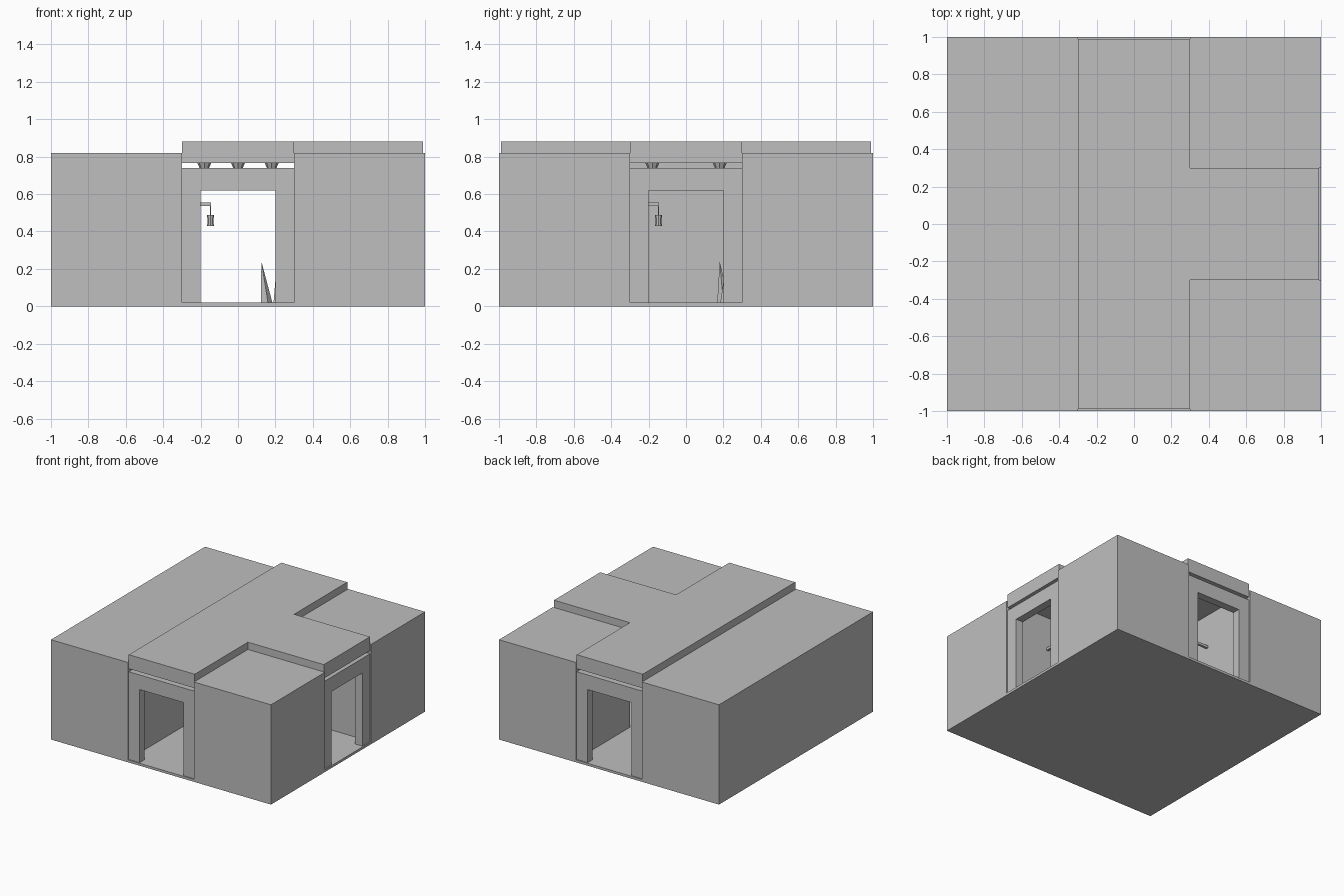
import bpy, bmesh, math
from mathutils import Vector

if "Cube" in bpy.data.objects:
    bpy.data.objects.remove(bpy.data.objects["Cube"])

stone = bpy.data.materials.new("grey_stone")
stone.diffuse_color = (0.52, 0.52, 0.52, 1)
stone.use_nodes = True
stone.node_tree.nodes["Principled BSDF"].inputs["Base Color"].default_value = stone.diffuse_color


def finish(name, bm):
    bmesh.ops.recalc_face_normals(bm, faces=bm.faces)
    mesh = bpy.data.meshes.new(name)
    bm.to_mesh(mesh)
    bm.free()
    mesh.materials.append(stone)
    obj = bpy.data.objects.new(name, mesh)
    bpy.context.collection.objects.link(obj)
    return obj


def boxes(name, spans, angle=0.0):
    """One object from (x0, x1, y0, y1, z0, z1) spans, turned about z."""
    bm = bmesh.new()
    for x0, x1, y0, y1, z0, z1 in spans:
        vs = bmesh.ops.create_cube(bm, size=1)["verts"]
        for v in vs:
            v.co = ((x0 + x1) / 2 + v.co.x * (x1 - x0),
                    (y0 + y1) / 2 + v.co.y * (y1 - y0),
                    (z0 + z1) / 2 + v.co.z * (z1 - z0))
    obj = finish(name, bm)
    obj.rotation_euler.z = angle
    return obj


def spike(name, base, tip, radius, sides=5):
    """Pointed rock whose tip may lean away from its base."""
    bm = bmesh.new()
    ring = [bm.verts.new((base[0] + radius * math.cos(i * math.tau / sides),
                          base[1] + radius * math.sin(i * math.tau / sides),
                          base[2])) for i in range(sides)]
    apex = bm.verts.new(tip)
    bm.faces.new(ring)
    for i in range(sides):
        bm.faces.new((ring[i], ring[(i + 1) % sides], apex))
    return finish(name, bm)


# Floor slab and the three solid wall blocks around the T-shaped corridor
boxes("floor", [(-1, 1, -1, 1, 0, 0.02)])
boxes("left_wall", [(-1, -0.3, -1, 1, 0.02, 0.82)])
for side, label in ((-1, "front"), (1, "back")):
    y0, y1 = sorted((0.3 * side, side))
    boxes(label + "_right_wall", [(0.3, 1, y0, y1, 0.02, 0.82)])

# Raised corridor roof as one T-shaped slab
E = 0.99
outline = [(-0.3, -E), (0.3, -E), (0.3, -0.3), (E, -0.3),
           (E, 0.3), (0.3, 0.3), (0.3, E), (-0.3, E)]
bm = bmesh.new()
face = bm.faces.new([bm.verts.new((x, y, 0.82)) for x, y in outline])
top = bmesh.ops.extrude_face_region(bm, geom=[face])["geom"]
bmesh.ops.translate(bm, vec=(0, 0, 0.06),
                    verts=[g for g in top if isinstance(g, bmesh.types.BMVert)])
finish("corridor_roof", bm)

# Doorways: frame with a thin vent slit under the header, on three ends
for label, angle in (("front", 0), ("right", math.pi / 2), ("back", math.pi)):
    boxes(label + "_door_frame", [
        (-0.3, -0.2, -E, -0.925, 0.02, 0.74),
        (0.2, 0.3, -E, -0.925, 0.02, 0.74),
        (-0.2, 0.2, -E, -0.925, 0.62, 0.74)], angle)
    boxes(label + "_door_header", [(-0.3, 0.3, -E, -0.925, 0.765, 0.82)], angle)


# Hanging wall lanterns: arm, rod, caps and glass body
def lantern(name, location, angle):
    bm = bmesh.new()
    for radius, z0, z1 in ((0.003, 0.485, 0.54), (0.019, 0.475, 0.487),
                           (0.016, 0.438, 0.475), (0.019, 0.428, 0.438)):
        vs = bmesh.ops.create_cone(bm, cap_ends=True, segments=8, radius1=radius,
                                   radius2=radius, depth=z1 - z0)["verts"]
        bmesh.ops.translate(bm, verts=vs, vec=(0.153, 0, (z0 + z1) / 2))
    body = finish(name, bm)
    arm = boxes(name + "_arm", [(0, 0.155, -0.01, 0.01, 0.535, 0.555)])
    for obj in (body, arm):
        obj.location = location
        obj.rotation_euler.z = angle


lantern("left_wall_lantern", (-0.3, 0.5, 0), 0)
lantern("side_wall_lantern", (0.6, -0.3, 0), math.pi / 2)

# Stalactites under the roof
for i, (x, y) in enumerate([(-0.18, 0.18), (0, -0.18), (0.18, 0.18)]):
    spike(f"stalactite_{i}", (x, y, 0.82), (x, y, 0.68), 0.06, 8)

# Leaning stalagmites on the floor
for i, (base, tip, r) in enumerate([
        ((0.15, 0.20, 0.015), (0.125, 0.18, 0.24), 0.035),
        ((0.23, 0.23, 0.015), (0.21, 0.22, 0.26), 0.05),
        ((0.49, -0.25, 0.015), (0.48, -0.24, 0.15), 0.045),
        ((-0.26, 0.62, 0.015), (-0.25, 0.61, 0.16), 0.035)]):
    spike(f"stalagmite_{i}", base, tip, r)
